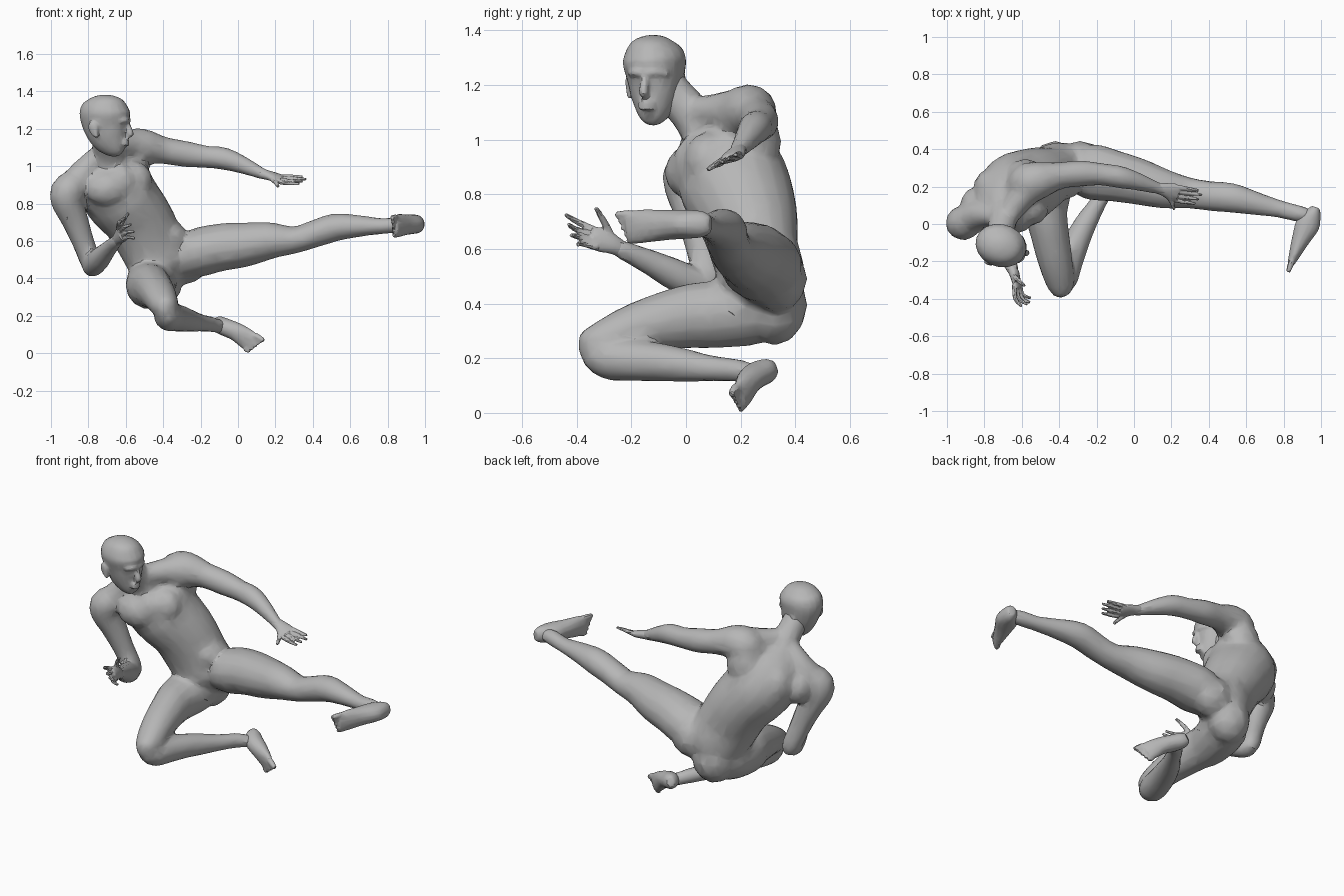
import bpy, bmesh, math
from mathutils import Vector, Matrix

skin = bpy.data.materials.new("skin_grey")
skin.diffuse_color = (0.47, 0.47, 0.47, 1)


def spline(rows, steps):
    """Catmull-Rom through rows of (x, y, z, a, b)."""
    rows = [tuple(r) + ((r[3],) if len(r) == 4 else ()) for r in rows]
    p = [rows[0]] + rows + [rows[-1]]
    out = []
    for i in range(1, len(p) - 2):
        for s in range(steps):
            t = s / steps
            out.append([0.5 * (2 * q1 + (q2 - q0) * t + (2 * q0 - 5 * q1 + 4 * q2 - q3) * t * t
                        + (3 * q1 - q0 - 3 * q2 + q3) * t ** 3)
                        for q0, q1, q2, q3 in zip(p[i - 1], p[i], p[i + 1], p[i + 2])])
    return out + [list(rows[-1])]


def tube(bm, rows, hint=(0, 0, 1), sides=14, steps=3):
    """Elliptical loft; a is the half size along hint, b across it."""
    pts = spline(rows, steps)
    hint, rings = Vector(hint), []
    for i, (x, y, z, a, b) in enumerate(pts):
        lo, hi = pts[max(i - 1, 0)], pts[min(i + 1, len(pts) - 1)]
        t = (Vector(hi[:3]) - Vector(lo[:3])).normalized()
        u = (hint - t * hint.dot(t)).normalized()
        v = t.cross(u)
        a, b = max(a, 0.004), max(b, 0.004)
        rings.append([bm.verts.new(Vector((x, y, z)) + u * a * math.cos(k * math.tau / sides)
                                   + v * b * math.sin(k * math.tau / sides)) for k in range(sides)])
    for r0, r1 in zip(rings, rings[1:]):
        for k in range(sides):
            j = (k + 1) % sides
            bm.faces.new((r0[k], r0[j], r1[j], r1[k]))
    bm.faces.new(rings[0])
    bm.faces.new(rings[-1])


def blob(bm, c, r):
    bmesh.ops.create_icosphere(bm, subdivisions=2, radius=1,
                               matrix=Matrix.Translation(c) @ Matrix.Diagonal((*r, 1)))


def finish(bm, name, voxel, ratio, smooth):
    """Fuse the overlapping volumes into one low-poly skin."""
    bmesh.ops.recalc_face_normals(bm, faces=bm.faces)
    me = bpy.data.meshes.new(name)
    bm.to_mesh(me)
    bm.free()
    ob = bpy.data.objects.new(name, me)
    bpy.context.collection.objects.link(ob)
    m = ob.modifiers.new("fuse", 'REMESH')
    m.mode, m.voxel_size = 'VOXEL', voxel
    m = ob.modifiers.new("soften", 'SMOOTH')
    m.factor, m.iterations = 0.5, smooth
    m = ob.modifiers.new("facets", 'DECIMATE')
    m.ratio = ratio
    bpy.context.view_layer.update()
    new = bpy.data.meshes.new_from_object(ob.evaluated_get(bpy.context.evaluated_depsgraph_get()))
    ob.modifiers.clear()
    ob.data = new
    new.name = name
    new.materials.clear()
    new.materials.append(skin)
    bpy.ops.object.select_all(action='DESELECT')
    ob.select_set(True)
    bpy.context.view_layer.objects.active = ob
    bpy.ops.object.shade_smooth_by_angle(angle=math.radians(24))


# ---- body: torso, neck, arms and legs ----
bm = bmesh.new()
tube(bm, [(-.35, .28, .37, .08, .07), (-.395, .285, .46, .17, .15), (-.46, .255, .58, .18, .155),
          (-.535, .225, .72, .185, .185), (-.63, .175, .84, .2, .205), (-.68, .13, .95, .2, .165),
          (-.70, .09, 1.03, .13, .1), (-.70, .07, 1.07, .06, .05)], hint=(.8, .35, .42), sides=20)
# neck and sloping shoulder muscles
tube(bm, [(-.69, .09, 1.0, .1), (-.70, .03, 1.08, .078), (-.71, -.04, 1.16, .073), (-.71, -.09, 1.22, .07)])
tube(bm, [(-.69, .02, 1.1, .055), (-.62, .12, 1.1, .07), (-.53, .22, 1.11, .085)])
tube(bm, [(-.74, .04, 1.07, .05), (-.82, .05, .97, .075), (-.89, .02, .88, .085)])
# flat chest, shoulder blades, flanks and buttocks
blob(bm, (-.56, .08, .92), (.105, .09, .11))
blob(bm, (-.63, .04, .91), (.1, .09, .11))
blob(bm, (-.70, .01, .88), (.125, .09, .1))
blob(bm, (-.58, .25, .99), (.11, .1, .13))
blob(bm, (-.76, .19, .89), (.1, .11, .13))
blob(bm, (-.84, .1, .86), (.09, .1, .1))
blob(bm, (-.36, .24, .62), (.09, .11, .09))
blob(bm, (-.29, .33, .49), (.14, .115, .125))
blob(bm, (-.42, .325, .395), (.13, .12, .15))
# left arm, stretched along the kick
tube(bm, [(-.64, .17, 1.01, .07), (-.57, .215, 1.08, .11), (-.50, .235, 1.1, .1), (-.40, .258, 1.085, .073),
          (-.28, .27, 1.065, .07), (-.17, .265, 1.05, .06), (-.07, .25, 1.04, .06), (.04, .22, 1.0, .045),
          (.13, .19, .96, .031), (.17, .18, .95, .028)])
# right arm, bent in front
tube(bm, [(-.80, .08, .93, .07), (-.90, .01, .88, .09), (-.915, .01, .82, .088), (-.875, .035, .72, .073),
          (-.83, .06, .6, .06), (-.785, .085, .48, .055), (-.775, .085, .43, .035)], hint=(1, 0, 0))
tube(bm, [(-.795, .1, .445, .03), (-.78, .06, .46, .055), (-.745, -.03, .5, .06), (-.70, -.13, .55, .047),
          (-.65, -.24, .6, .034), (-.64, -.26, .61, .03)])
# left leg, kicking outwards
tube(bm, [(-.36, .28, .48, .09), (-.24, .28, .53, .128, .15), (-.1, .255, .565, .128, .138),
          (.03, .225, .58, .12, .125), (.17, .185, .602, .1, .105), (.3, .165, .605, .073, .083),
          (.4, .15, .635, .073, .08), (.52, .14, .673, .075, .08), (.65, .11, .68, .058, .063),
          (.78, .08, .68, .042, .047), (.88, .055, .69, .044, .045), (.95, .04, .69, .035)])
# right thigh and folded shin
tube(bm, [(-.42, .33, .42, .09), (-.455, .25, .385, .135, .135), (-.475, .1, .36, .125, .125),
          (-.46, 0, .352, .108, .118), (-.425, -.18, .312, .094, .093), (-.395, -.31, .26, .078, .073),
          (-.385, -.37, .235, .048, .055), (-.38, -.39, .23, .015, .02)], hint=(1, 0, 0))
tube(bm, [(-.385, -.36, .22, .045), (-.375, -.29, .2, .077), (-.345, -.19, .192, .076), (-.305, -.09, .185, .07),
          (-.255, .01, .172, .06), (-.2, .1, .162, .047), (-.145, .19, .155, .042), (-.09, .25, .14, .036)])
finish(bm, "body", 0.012, 0.1, 6)

# ---- head, turned towards the kick ----
bm = bmesh.new()
tube(bm, [(-.62, -.133, 1.079, .028, .03), (-.645, -.126, 1.1, .066, .056), (-.68, -.117, 1.15, .104, .084),
          (-.705, -.113, 1.22, .127, .102), (-.712, -.116, 1.29, .138, .115), (-.71, -.12, 1.34, .112, .094),
          (-.71, -.12, 1.37, .068, .058), (-.71, -.12, 1.382, .02, .02)], hint=(.95, -.3, 0), sides=18)
tube(bm, [(-.592, -.15, 1.235, .012), (-.582, -.153, 1.2, .016), (-.576, -.155, 1.172, .019), (-.59, -.15, 1.16, .012)],
     hint=(1, 0, 0), sides=8)  # nose
tube(bm, [(-.635, -.205, 1.24, .012), (-.602, -.185, 1.246, .016), (-.592, -.15, 1.243, .016),
          (-.588, -.115, 1.246, .016), (-.605, -.065, 1.24, .012)], sides=8)  # brow
for dz in (.012, -.008):  # lips
    tube(bm, [(-.608, -.175, 1.122 + dz, .006), (-.59, -.148, 1.123 + dz, .01),
              (-.596, -.115, 1.122 + dz, .006)], sides=8)
for x, y in ((-.71, -.014), (-.768, -.207)):  # ears
    tube(bm, [(x + .015, y, 1.15, .008), (x, y, 1.18, .022, .012), (x - .008, y, 1.215, .03, .014),
              (x - .008, y, 1.235, .015, .01)], hint=(.95, -.3, 0), sides=8)
finish(bm, "head", 0.008, 0.18, 3)


def hand(name, palm, hint, fingers):
    bm = bmesh.new()
    tube(bm, palm, hint)
    for base, mid, tip, r in fingers:
        tube(bm, [(*base, r * 1.1), (*mid, r), (*tip, r * .65)], sides=8)
    finish(bm, name, 0.005, 0.15, 1)


# ---- open left hand ----
fingers = []
for k in range(4):
    y, d = .2 - .024 * k, .018 * abs(k - 1)
    fingers.append(((.22, y, .945 - .01 * k), (.285 - d / 2, y - .01, .945 - .012 * k),
                    (.365 - d, y - .02, .944 - .013 * k), .0115))
fingers.append(((.17, .165, .94), (.2, .12, .915), (.215, .078, .89), .013))
hand("left_hand", [(.12, .193, .962, .03, .027), (.16, .185, .952, .036, .025), (.2, .173, .94, .048, .022),
                   (.235, .163, .932, .045, .016)], (0, .95, .3), fingers)

# ---- curled right hand ----
tips = [((-.635, -.4, .7), (-.6, -.44, .725)), ((-.615, -.4, .67), (-.57, -.43, .69)),
        ((-.6, -.395, .645), (-.555, -.42, .65)), ((-.595, -.38, .62), (-.55, -.395, .615))]
fingers = [((-.64 + .01 * k, -.325, .665 - .02 * k), m, t, .0115) for k, (m, t) in enumerate(tips)]
fingers.append(((-.645, -.27, .64), (-.62, -.3, .7), (-.585, -.33, .75), .013))
hand("right_hand", [(-.655, -.23, .595, .03, .027), (-.64, -.265, .615, .036, .027), (-.63, -.305, .632, .046, .023),
                    (-.622, -.345, .642, .04, .017)], (-.25, .3, .9), fingers)


def foot(name, rows, hint, toe_base, toe_dir, toe_step):
    bm = bmesh.new()
    tube(bm, rows, hint)
    base, d, step = Vector(toe_base), Vector(toe_dir), Vector(toe_step)
    for k in range(5):  # big toe first
        p, r = base + step * k, .017 if k == 0 else .0125
        e = p + d * (1 - .1 * k)
        tube(bm, [(*p, r), (*((p + e) / 2), r), (*e, r * .7)], sides=8)
    finish(bm, name, 0.007, 0.16, 2)


# ---- feet ----
foot("left_foot", [(.972, .09, .69, .03, .022), (.96, .06, .69, .048, .042), (.93, 0, .69, .053, .066),
                   (.893, -.08, .687, .056, .05), (.86, -.16, .683, .062, .032), (.838, -.215, .678, .058, .018)],
     (0, 0, 1), (.845, -.195, .725), (-.022, -.062, 0), (0, .004, -.024))
foot("right_foot", [(-.12, .325, .165, .028, .022), (-.105, .3, .155, .045, .042), (-.07, .26, .14, .048, .054),
                    (-.01, .23, .115, .05, .046), (.045, .21, .078, .057, .03), (.08, .195, .055, .053, .018)],
     (.45, -.25, .8), (.09, .185, .095), (.048, -.02, -.028), (-.014, .006, -.0175))
